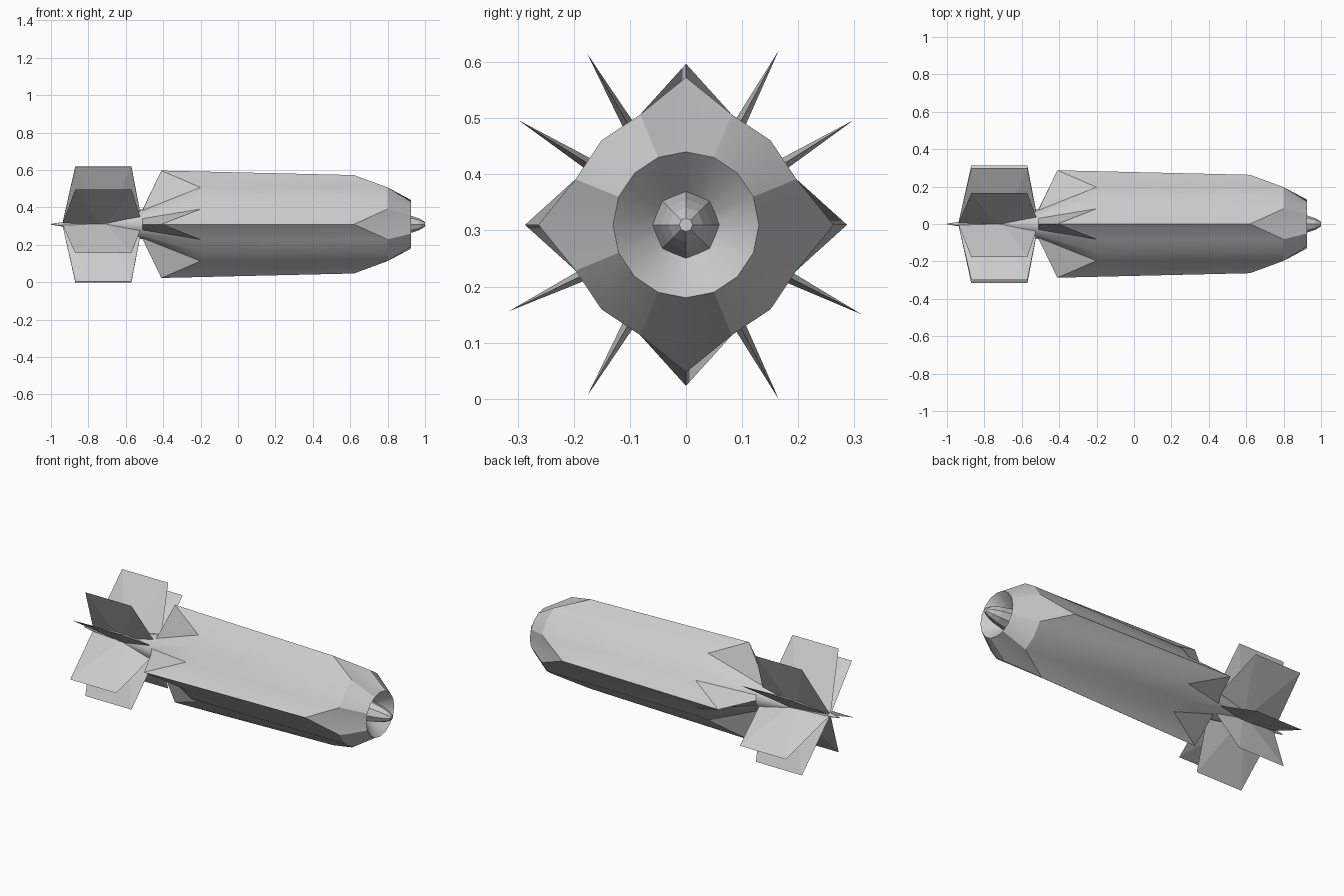
import bpy, bmesh
from math import cos, sin, radians, tau
from mathutils import Matrix, Vector

cube = bpy.data.objects.get("Cube")
if cube:
    bpy.data.objects.remove(cube, do_unlink=True)

AXIS_Z = 0.31

grey = bpy.data.materials.new("plain_grey")
grey.use_nodes = True
colour = (0.6, 0.6, 0.6, 1)
grey.diffuse_color = colour
grey.node_tree.nodes["Principled BSDF"].inputs["Base Color"].default_value = colour


def finish(name, bm, smooth_angle=None):
    """Turn a bmesh into an object on the long axis."""
    bmesh.ops.recalc_face_normals(bm, faces=bm.faces)
    mesh = bpy.data.meshes.new(name)
    bm.to_mesh(mesh)
    bm.free()
    mesh.materials.append(grey)
    obj = bpy.data.objects.new(name, mesh)
    obj.location.z = AXIS_Z
    bpy.context.collection.objects.link(obj)
    if smooth_angle:
        bpy.ops.object.select_all(action="DESELECT")
        bpy.context.view_layer.objects.active = obj
        obj.select_set(True)
        bpy.ops.object.shade_smooth_by_angle(angle=radians(smooth_angle))
    return obj


def loft(bm, stations, sides):
    """Join rings along x; each station is (x, r, ridge x, ridge r)."""
    rings = []
    for x, r, ridge_x, ridge_r in stations:
        ring = []
        for i in range(sides):
            a = tau * i / sides
            px, pr = (ridge_x, ridge_r) if i % 4 == 0 else (x, r)
            ring.append(bm.verts.new((px, pr * cos(a), pr * sin(a))))
        rings.append(ring)
    for a, b in zip(rings, rings[1:]):
        for i in range(sides):
            j = (i + 1) % sides
            bm.faces.new((a[i], a[j], b[j], b[i]))
    return rings


def plain(x, r):
    return (x, r, x, r)


# Body: round shell with four ridges, hollow intake and tapering tail
bm = bmesh.new()
rings = loft(bm, [
    plain(0.84, 0.05),
    plain(0.925, 0.13),
    (0.8, 0.213, 0.62, 0.263),
    (-0.2, 0.213, -0.41, 0.287),
    plain(-0.51, 0.08),
    plain(-1.0, 0.002),
], 16)
bm.faces.new(rings[0])
bm.faces.new(rings[-1])
finish("body", bm, 30)

# Nose spike: eight-sided cone standing in the intake
bm = bmesh.new()
rings = loft(bm, [plain(0.83, 0.063), plain(0.925, 0.046),
                  plain(0.97, 0.031), plain(1.0, 0.012)], 8)
bm.faces.new(rings[0])
bm.faces.new(rings[-1])
finish("nose_spike", bm)

# Tail fins: thin diamond-section wedges narrowing to a straight tip
FIN_TIP = 0.352
for n, angle in enumerate((32, 62, 120, 148, 206, 240, 298, 333), 1):
    bm = bmesh.new()
    root = [bm.verts.new(p) for p in
            ((-0.51, 0, 0), (-0.72, 0.025, 0), (-0.94, 0, 0), (-0.72, -0.025, 0))]
    lead = bm.verts.new((-0.57, 0, FIN_TIP))
    trail = bm.verts.new((-0.87, 0, FIN_TIP))
    for side in (root[1], root[3]):
        bm.faces.new((root[0], side, lead))
        bm.faces.new((side, trail, lead))
        bm.faces.new((side, root[2], trail))
    bm.faces.new(root)
    turn = Matrix.Rotation(radians(angle - 90), 4, "X")
    bmesh.ops.transform(bm, matrix=turn, verts=bm.verts)
    finish(f"tail_fin_{n}", bm)
